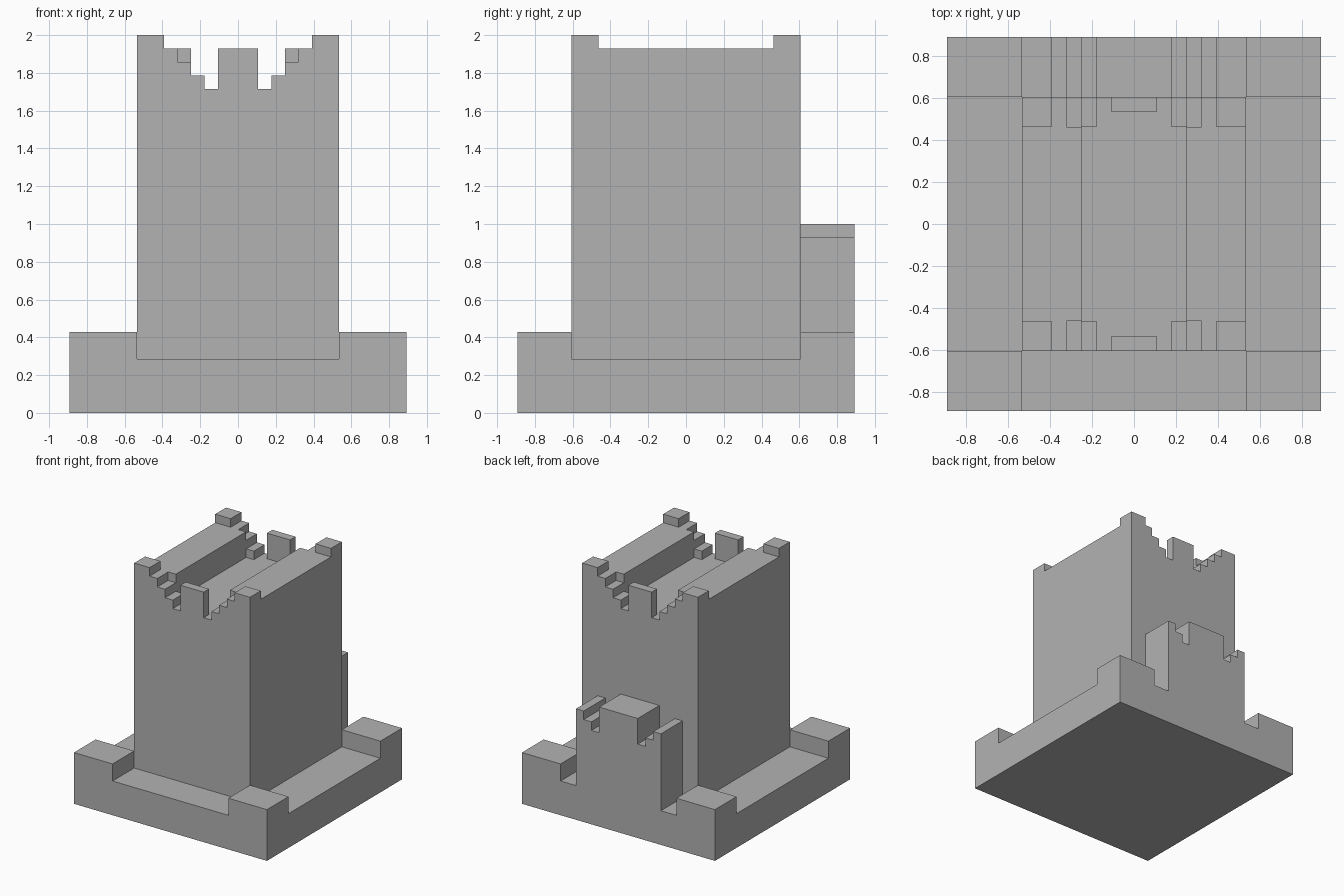
import bpy
import bmesh

U = 1 / 14  # one building block

cube = bpy.data.objects.get("Cube")
if cube:
    bpy.data.objects.remove(cube, do_unlink=True)

stone = bpy.data.materials.new("grey stone")
stone.use_nodes = True
stone.diffuse_color = (0.448, 0.448, 0.448, 1)
stone.node_tree.nodes["Principled BSDF"].inputs["Base Color"].default_value = stone.diffuse_color


def prism(name, outline, y0, y1):
    """Extrude an x/z outline, in blocks, from y0 to y1."""
    bm = bmesh.new()
    face = bm.faces.new([bm.verts.new((x * U, y0 * U, z * U)) for x, z in outline])
    out = bmesh.ops.extrude_face_region(bm, geom=[face])["geom"]
    verts = [g for g in out if isinstance(g, bmesh.types.BMVert)]
    bmesh.ops.translate(bm, verts=verts, vec=(0, (y1 - y0) * U, 0))
    bmesh.ops.recalc_face_normals(bm, faces=bm.faces)
    mesh = bpy.data.meshes.new(name)
    bm.to_mesh(mesh)
    bm.free()
    mesh.materials.append(stone)
    obj = bpy.data.objects.new(name, mesh)
    bpy.context.collection.objects.link(obj)
    return obj


def box(name, x0, x1, y0, y1, z0, z1):
    return prism(name, [(x0, z0), (x1, z0), (x1, z1), (x0, z1)], y0, y1)


def stepped(name, steps, bottom, y0, y1):
    """Mirrored staircase wall; steps list (outer x, height) from the centre out."""
    half = []
    inner = 0
    for x, z in steps:
        if inner:
            half.append((inner, z))
        half.append((x, z))
        inner = x
    half.append((inner, bottom))
    mirrored = [(-x, z) for x, z in reversed(half)]
    return prism(name, mirrored + half, y0, y1)


def merge(target, parts):
    """Fuse parts into one clean solid."""
    for part in parts:
        mod = target.modifiers.new("union", 'BOOLEAN')
        mod.operation = 'UNION'
        mod.solver = 'EXACT'
        mod.object = part
        bpy.context.view_layer.update()
        graph = bpy.context.evaluated_depsgraph_get()
        mesh = bpy.data.meshes.new_from_object(target.evaluated_get(graph))
        target.modifiers.clear()
        target.data = mesh
        bpy.data.objects.remove(part, do_unlink=True)
    bm = bmesh.new()
    bm.from_mesh(target.data)
    bmesh.ops.remove_doubles(bm, verts=bm.verts, dist=0.0005)
    bmesh.ops.dissolve_limit(bm, angle_limit=0.01, verts=bm.verts, edges=bm.edges)
    bm.to_mesh(target.data)
    bm.free()


# Square base with four raised corners and the stepped gatehouse at the back
base = box("base", -12.5, 12.5, -12.5, 12.5, 0, 4)
parts = [stepped("gatehouse", [(2.5, 14), (3.5, 11), (4.5, 12), (5.5, 13)], 0, 8.5, 12.5)]
for sx in (-1, 1):
    for sy in (-1, 1):
        xs = sorted((sx * 7.5, sx * 12.5))
        ys = sorted((sy * 8.5, sy * 12.5))
        parts.append(box("corner", *xs, *ys, 0, 6))
merge(base, parts)

# Tower with a sunken roof walk, stepped parapets and a central merlon at each end
tower = stepped("tower", [(3.5, 24), (7.5, 27)], 4, -6.5, 6.5)
parapet = [(2.5, 24), (3.5, 25), (4.5, 26), (5.5, 27), (7.5, 28)]
parts = []
for s in (-1, 1):
    parts.append(stepped("parapet", parapet, 4, *sorted((s * 6.5, s * 8.5))))
    parts.append(box("merlon", -1.5, 1.5, *sorted((s * 7.5, s * 8.5)), 20, 27))
merge(tower, parts)
